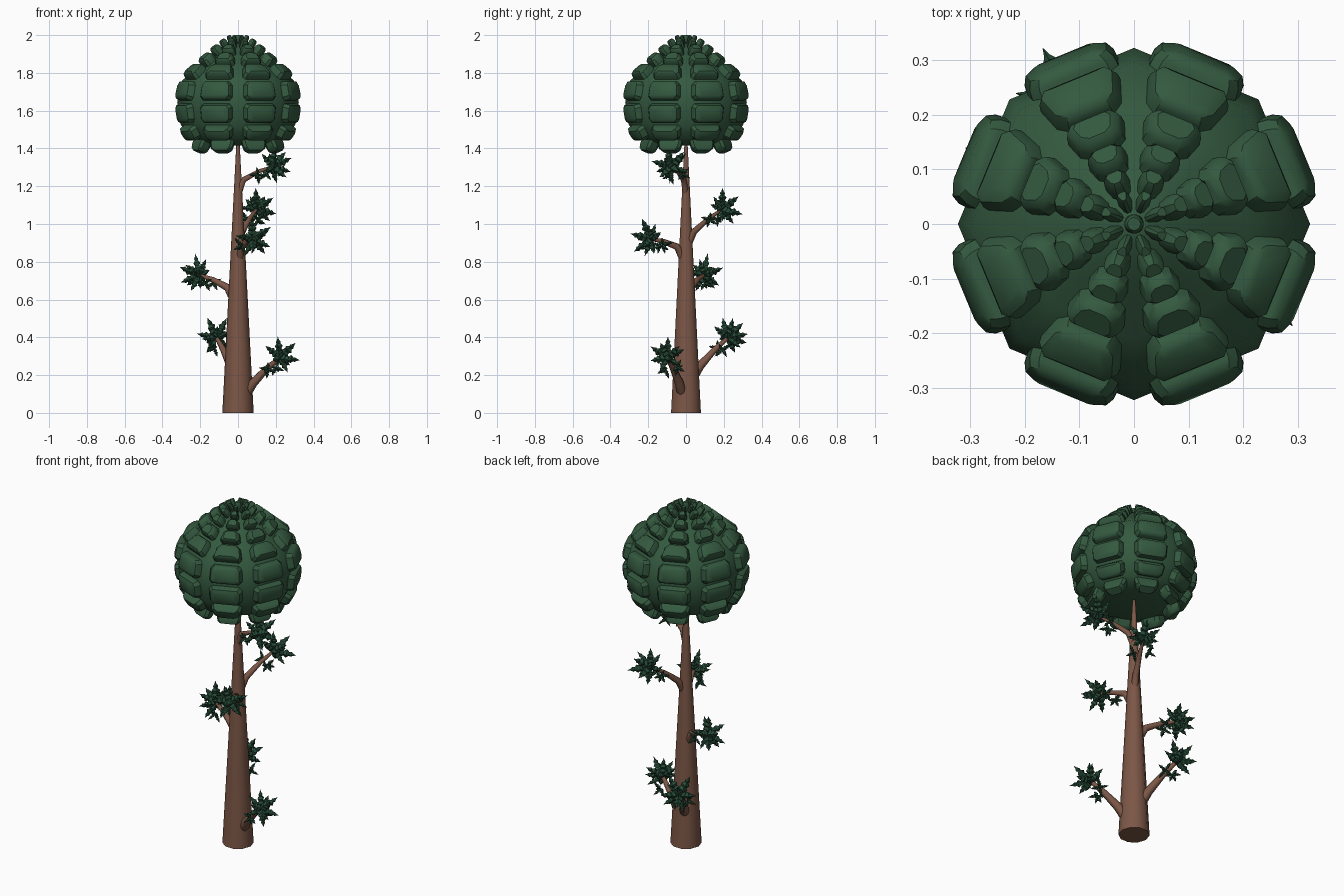
import bpy, bmesh, math, random
from mathutils import Vector

if "Cube" in bpy.data.objects:
    bpy.data.objects.remove(bpy.data.objects["Cube"])

random.seed(4)


def material(name, rgb):
    m = bpy.data.materials.new(name)
    m.diffuse_color = (*rgb, 1)
    m.use_nodes = True
    m.node_tree.nodes["Principled BSDF"].inputs["Base Color"].default_value = m.diffuse_color
    return m


BARK = material("brown bark", (0.2, 0.095, 0.062))
CROWN = material("crown green", (0.034, 0.1, 0.05))
LEAF = material("dark leaf green", (0.02, 0.07, 0.038))


def finish(bm, name, mat, angle=None):
    bmesh.ops.recalc_face_normals(bm, faces=bm.faces)
    me = bpy.data.meshes.new(name)
    bm.to_mesh(me)
    bm.free()
    me.materials.append(mat)
    ob = bpy.data.objects.new(name, me)
    bpy.context.collection.objects.link(ob)
    if angle:
        bpy.ops.object.select_all(action='DESELECT')
        ob.select_set(True)
        bpy.context.view_layer.objects.active = ob
        bpy.ops.object.shade_smooth_by_angle(angle=math.radians(angle))
    return ob


def tube(bm, points, radii, sides, up=Vector((0, 0, 1))):
    """Closed tube through points with one radius per point."""
    rings = []
    for i, p in enumerate(points):
        d = (points[min(i + 1, len(points) - 1)] - points[max(i - 1, 0)]).normalized()
        side = d.cross(up)
        if side.length < 0.05:
            side = d.cross(Vector((0, 1, 0)))
        side.normalize()
        other = side.cross(d)
        rings.append([bm.verts.new(p + radii[i] * (side * math.cos(a) + other * math.sin(a)))
                      for a in (math.tau * k / sides for k in range(sides))])
    for a, b in zip(rings, rings[1:]):
        for k in range(sides):
            n = (k + 1) % sides
            bm.faces.new((a[k], a[n], b[n], b[k]))
    bm.faces.new(rings[0][::-1])
    bm.faces.new(rings[-1])


# Trunk: long tapered cone
bm = bmesh.new()
tube(bm, [Vector((0, 0, z)) for z in (0, 0.5, 1.0, 1.5)],
     [0.083, 0.057, 0.031, 0.005], 10)
finish(bm, "trunk", BARK, 50)

# Crown core: eight-sided lathe, with a rounded block on every facet
PROFILE = [(0.175, 1.415), (0.255, 1.45), (0.305, 1.53), (0.322, 1.645), (0.296, 1.76),
           (0.21, 1.83), (0.143, 1.886), (0.092, 1.925), (0.052, 1.95), (0.022, 1.964)]
core = bmesh.new()
blocks = bmesh.new()
rings = [[core.verts.new((r * math.cos(k * math.pi / 4), r * math.sin(k * math.pi / 4), z))
          for k in range(8)] for r, z in PROFILE]


def block(corners, height, narrow=0.86):
    """Stud with cut corners standing on a facet, narrowed along the ring."""
    c = sum(corners, Vector()) / len(corners)
    n = (corners[1] - corners[0]).cross(corners[-1] - corners[0]).normalized()
    if n.dot(c - Vector((0, 0, 1.65))) < 0:
        n.negate()
    along = (corners[1] - corners[0]).normalized()
    m = len(corners)
    outline = []
    for k in range(m):
        p, prev, nxt = corners[k], corners[k - 1], corners[(k + 1) % m]
        for q in (prev, nxt):
            v = p + (q - p) * min(0.22, 0.022 / (q - p).length) - c
            outline.append(v - along * v.dot(along) * (1 - narrow))
    layers = []
    for s, h in ((0.86, -0.006), (0.84, 0.4 * height), (0.76, 0.78 * height), (0.56, height)):
        layers.append([blocks.verts.new(c + v * s + n * h) for v in outline])
    m = len(outline)
    for a, b in zip(layers, layers[1:]):
        for k in range(m):
            blocks.faces.new((a[k], a[(k + 1) % m], b[(k + 1) % m], b[k]))
    blocks.faces.new(layers[-1])


for i in range(len(rings) - 1):
    for k in range(8):
        n = (k + 1) % 8
        f = (rings[i][k], rings[i][n], rings[i + 1][n], rings[i + 1][k])
        core.faces.new(f)
        block([v.co.copy() for v in f], (0.056, 0.045, 0.042, 0.045, 0.045)[min(i, 4)])
core.faces.new(rings[-1])
block([v.co.copy() for v in rings[-1]], 0.036, 1)
centre = core.verts.new((0, 0, 1.44))
for k in range(8):
    core.faces.new((centre, rings[0][(k + 1) % 8], rings[0][k]))
finish(core, "crown_core", CROWN, 60)
finish(blocks, "crown_blocks", CROWN, 35)


# Leaf stars: serrated pointed lobes spreading from one centre
LOBE = [(0, 0.05), (0.2, 0.13), (0.32, 0.22), (0.44, 0.12), (0.56, 0.2),
        (0.68, 0.09), (0.76, 0.12), (0.86, 0.05), (1.0, 0.005)]


def star(bm, centre, axis, size, spread):
    side = axis.cross(Vector((0, 0, 1))).normalized()
    other = side.cross(axis)
    dirs = [(axis, 1.0)]
    for count, tilt, length in spread:
        t = math.radians(tilt)
        turn = random.random()
        for k in range(count):
            a = math.tau * (k + turn) / count
            d = axis * math.cos(t) + (side * math.cos(a) + other * math.sin(a)) * math.sin(t)
            dirs.append((d, length * random.uniform(0.92, 1.08)))
    for d, length in dirs:
        s = size * length
        tube(bm, [centre + d * (u * s) for u, _ in LOBE], [w * s for _, w in LOBE], 4)


# Branches: (root height, leaf tip)
BRANCHES = [(0.14, (0.225, -0.10, 0.295)), (0.23, (-0.115, 0.225, 0.40)),
            (0.645, (-0.21, 0.095, 0.73)), (0.86, (0.08, -0.19, 0.92)),
            (0.94, (0.10, 0.195, 1.08)), (1.215, (0.185, -0.075, 1.305))]
for i, (z, tip) in enumerate(BRANCHES, 1):
    tip = Vector(tip)
    out = Vector((tip.x, tip.y, 0))
    r = 0.083 * (1 - z / 1.6)
    flat = out.normalized()
    start = flat * (r * 0.3) + Vector((0, 0, z - 0.07))
    elbow = flat * (r + 0.014) + Vector((0, 0, z + 0.02))
    mid = elbow.lerp(tip, 0.5) + Vector((0, 0, 0.008))
    w = 0.012 + r * 0.17
    bm = bmesh.new()
    tube(bm, [start, flat * (r * 0.8) + Vector((0, 0, z - 0.02)), elbow, mid, tip],
         [w * 0.7, w * 1.1, w, w * 0.7, w * 0.4], 8)
    finish(bm, "branch_%d" % i, BARK, 60)

    axis = (tip - elbow).normalized()
    side = axis.cross(Vector((0, 0, 1))).normalized()
    bm = bmesh.new()
    star(bm, tip - axis * 0.005, axis, 0.12, [(5, 55, 0.95), (5, 95, 0.8)])
    # small crosses beside the branch
    for s, back in ((1, 0.075), (-1, 0.06)):
        c = tip - axis * back + side * (0.036 * s) - Vector((0, 0, 0.015))
        star(bm, c, (side * s - Vector((0, 0, 0.5))).normalized(), 0.052, [(4, 80, 1.0)])
    finish(bm, "leaves_%d" % i, LEAF)
